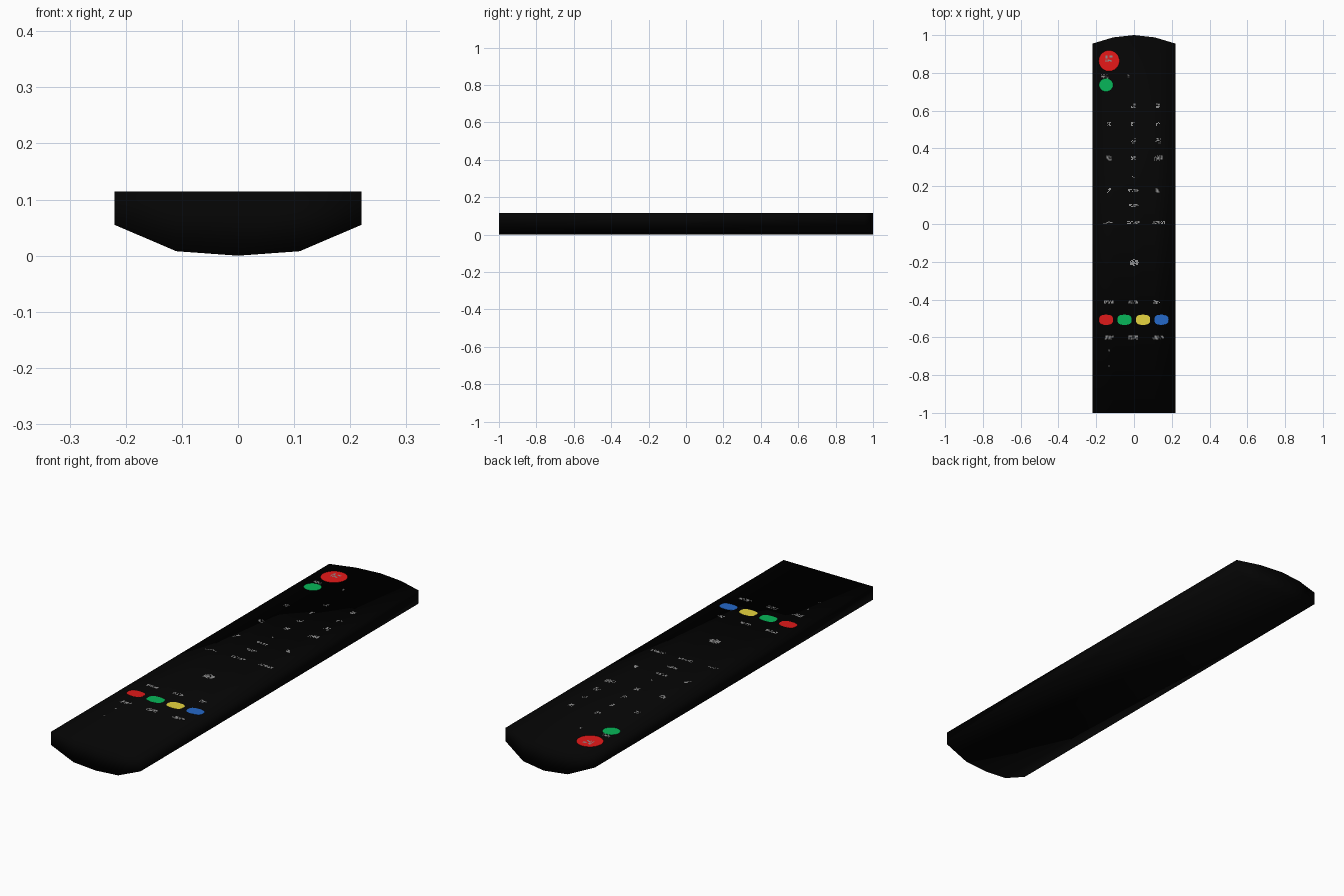
import bpy, bmesh, math, random

if "Cube" in bpy.data.objects:
    bpy.data.objects.remove(bpy.data.objects["Cube"])

random.seed(4)
TOP = 0.114


def mat(name, rgb):
    m = bpy.data.materials.new(name)
    m.diffuse_color = (*rgb, 1)
    m.use_nodes = True
    m.node_tree.nodes["Principled BSDF"].inputs["Base Color"].default_value = m.diffuse_color
    return m


black = mat("black plastic", (0.0012, 0.0012, 0.0012))
bright_red = mat("bright red", (0.93, 0.011, 0.011))
red = mat("red", (0.74, 0.01, 0.01))
green = mat("green", (0.002, 0.47, 0.1))
yellow = mat("yellow", (0.8, 0.66, 0.05))
blue = mat("blue", (0.018, 0.14, 0.58))
grey = mat("grey print", (0.28, 0.28, 0.28))


def finish(name, bm, material):
    me = bpy.data.meshes.new(name)
    bm.to_mesh(me)
    bm.free()
    me.materials.append(material)
    ob = bpy.data.objects.new(name, me)
    bpy.context.collection.objects.link(ob)
    return ob


# Body: rings across the width, each with its own underside height and rounded far end
stations = [(-0.22, 0.055, 0.955), (-0.11, 0.008, 0.988), (0, 0, 1),
            (0.11, 0.008, 0.988), (0.22, 0.055, 0.955)]
bm = bmesh.new()
rings = [[bm.verts.new(p) for p in ((x, -1, z), (x, -1, TOP), (x, y, TOP), (x, y, z))]
         for x, z, y in stations]
for a, b in zip(rings, rings[1:]):
    for i in range(4):
        j = (i + 1) % 4
        bm.faces.new((a[i], a[j], b[j], b[i]))
bm.faces.new(rings[0])
bm.faces.new(rings[-1])
bmesh.ops.recalc_face_normals(bm, faces=bm.faces)
for f in bm.faces:
    f.smooth = True
finish("remote_body", bm, black)


# Coloured buttons: thin superellipse plates on the top face
def button(name, x, y, rx, ry, material, power=1.0, sides=24):
    bm = bmesh.new()
    pts = []
    for i in range(sides):
        t = 2 * math.pi * i / sides
        c, s = math.cos(t), math.sin(t)
        pts.append(bm.verts.new((x + rx * math.copysign(abs(c) ** power, c),
                                 y + ry * math.copysign(abs(s) ** power, s), TOP - 0.0005)))
    face = bm.faces.new(pts)
    ext = bmesh.ops.extrude_face_region(bm, geom=[face])
    bmesh.ops.translate(bm, vec=(0, 0, 0.001),
                        verts=[v for v in ext["geom"] if isinstance(v, bmesh.types.BMVert)])
    bmesh.ops.recalc_face_normals(bm, faces=bm.faces)
    finish(name, bm, material)


button("power_button", -0.132, 0.864, 0.055, 0.055, bright_red)
button("source_button", -0.148, 0.736, 0.037, 0.035, green)
for i, (label, m) in enumerate((("red", red), ("green", green), ("yellow", yellow), ("blue", blue))):
    button(label + "_button", -0.148 + 0.098 * i, -0.507, 0.038, 0.027, m, 0.75)

# Faint printed key marks: speckled patches (column, y, width, height)
L, C, R = -0.132, -0.004, 0.128
marks = [(L, 0.875, 0.04, 0.035),
         (-0.155, 0.782, 0.04, 0.02), (-0.03, 0.785, 0.01, 0.015), (0.055, 0.785, 0.01, 0.01),
         (C, 0.626, 0.022, 0.022), (R, 0.626, 0.022, 0.022),
         (L, 0.53, 0.022, 0.022), (C, 0.53, 0.022, 0.022), (R, 0.53, 0.022, 0.022),
         (C, 0.441, 0.022, 0.025), (R, 0.441, 0.025, 0.025),
         (L, 0.35, 0.027, 0.025), (C, 0.35, 0.022, 0.022), (R, 0.35, 0.045, 0.027),
         (C, 0.245, 0.02, 0.015),
         (L, 0.177, 0.02, 0.025), (C, 0.177, 0.055, 0.018), (R, 0.177, 0.025, 0.02),
         (C, 0.098, 0.055, 0.018),
         (L, 0.008, 0.06, 0.016), (C, 0.008, 0.065, 0.016), (R, 0.008, 0.07, 0.016),
         (0, -0.204, 0.055, 0.036),
         (L, -0.413, 0.055, 0.016), (C, -0.413, 0.05, 0.018), (R - 0.008, -0.413, 0.035, 0.02),
         (L, -0.6, 0.05, 0.02), (C, -0.6, 0.05, 0.02), (R, -0.6, 0.06, 0.02),
         (L, -0.67, 0.008, 0.012), (L, -0.748, 0.01, 0.012), (C, -0.748, 0.008, 0.01)]
bm = bmesh.new()
step, h = 0.0055, 0.0026
for x, y, w, d in marks:
    nx, ny = max(1, round(w / step)), max(1, round(d / step))
    solid = d > 0.0355
    for i in range(nx):
        for j in range(ny):
            dx, dy = (i - (nx - 1) / 2) * step, (j - (ny - 1) / 2) * step
            if solid and (2 * dx / w) ** 2 + (2 * dy / d) ** 2 > 0.9:
                continue
            if random.random() < (0.9 if solid else 0.55):
                bm.faces.new([bm.verts.new((x + dx + a * h, y + dy + b * h, TOP + 0.001))
                              for a, b in ((-1, -1), (1, -1), (1, 1), (-1, 1))])
finish("key_marks", bm, grey)
